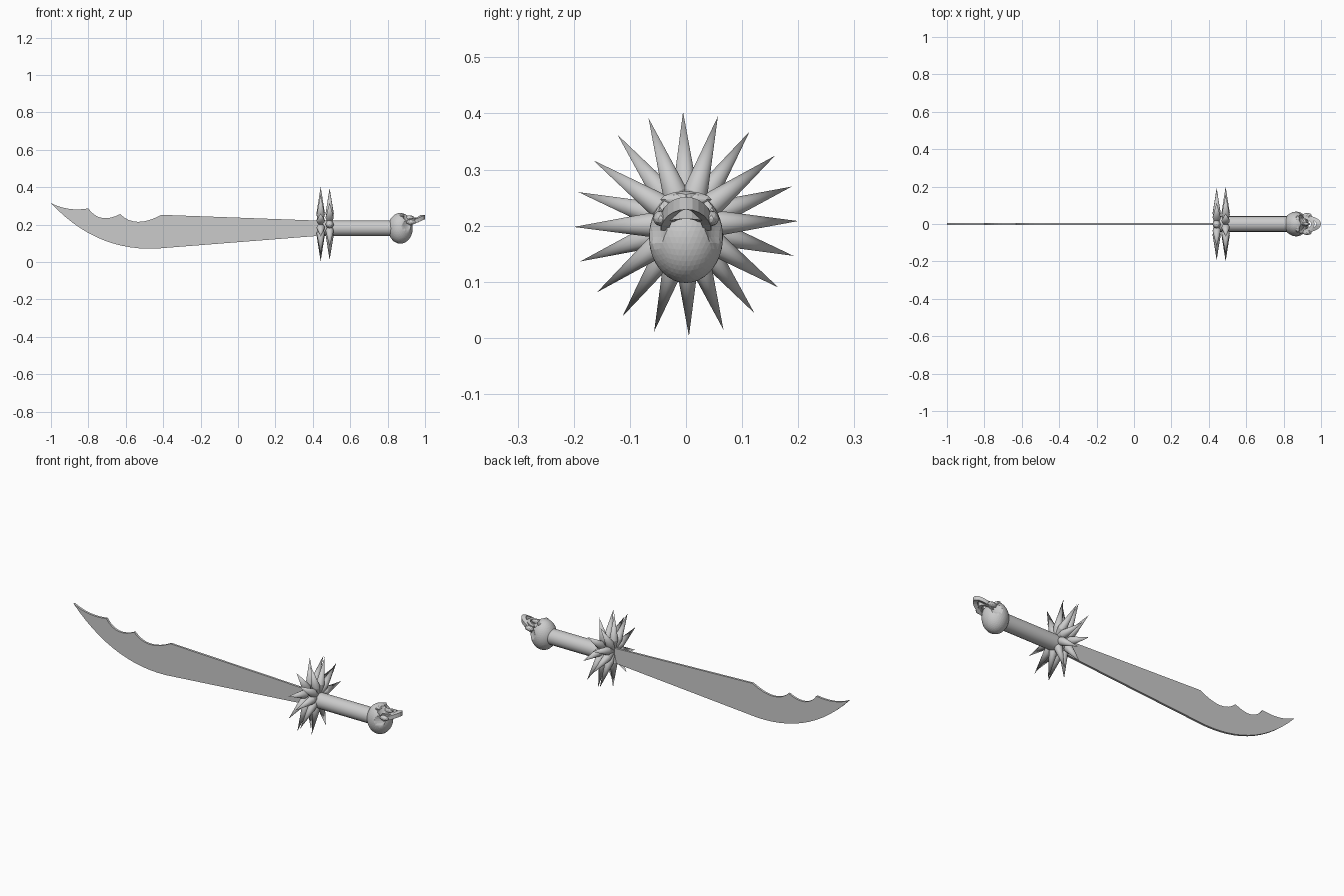
import bpy, bmesh, math
from mathutils import Vector, Matrix

cube = bpy.data.objects.get("Cube")
if cube:
    bpy.data.objects.remove(cube)

steel = bpy.data.materials.new("grey_steel")
steel.use_nodes = True
GREY = (0.6, 0.6, 0.6, 1)
steel.diffuse_color = GREY
steel.node_tree.nodes["Principled BSDF"].inputs["Base Color"].default_value = GREY


def finish(bm, name, angle=None):
    """Turn a bmesh into a named object with consistent normals."""
    bmesh.ops.recalc_face_normals(bm, faces=bm.faces)
    mesh = bpy.data.meshes.new(name)
    bm.to_mesh(mesh)
    bm.free()
    obj = bpy.data.objects.new(name, mesh)
    bpy.context.collection.objects.link(obj)
    mesh.materials.append(steel)
    if angle:
        bpy.ops.object.select_all(action='DESELECT')
        obj.select_set(True)
        bpy.context.view_layer.objects.active = obj
        bpy.ops.object.shade_smooth_by_angle(angle=math.radians(angle))
    return obj


def arc(a, b, c, steps=8):
    """Quadratic curve from a to c pulled towards b, without its end point."""
    a, b, c = Vector(a), Vector(b), Vector(c)
    return [a.lerp(b, t).lerp(b.lerp(c, t), t) for t in (i / steps for i in range(steps))]


# Blade: scalloped back edge, swept belly, even thickness
outline = (arc((-1, .315), (-.91, .268), (-.8, .286))
           + arc((-.8, .286), (-.74, .2), (-.63, .256))
           + arc((-.63, .256), (-.55, .175), (-.41, .252))
           + [Vector((-.41, .252)), Vector((.46, .22)), Vector((.46, .142))]
           + arc((-.38, .076), (-.74, .035), (-1, .315), 14))
bm = bmesh.new()
face = bm.faces.new([bm.verts.new((p.x, -.006, p.y)) for p in outline])
out = bmesh.ops.extrude_face_region(bm, geom=[face])["geom"]
bmesh.ops.translate(bm, vec=(0, .012, 0),
                    verts=[v for v in out if isinstance(v, bmesh.types.BMVert)])
finish(bm, "blade")

# Guard: two rings of ten spikes, the second turned half a step
for ring, x in enumerate((.442, .49)):
    bm = bmesh.new()
    for k in range(10):
        turn = Matrix.Rotation(math.radians(1.5 + 36 * k + 18 * ring), 4, 'X')
        place = Matrix.Translation((x, 0, .203)) @ turn
        bmesh.ops.create_cone(bm, segments=12, radius1=.022, radius2=0, depth=.14, cap_ends=False,
                              matrix=place @ Matrix.Translation((0, 0, .13)))
        bmesh.ops.create_cone(bm, segments=12, radius1=.008, radius2=.022, depth=.06, cap_ends=True,
                              matrix=place @ Matrix.Translation((0, 0, .03)))
    finish(bm, "guard_spikes_" + ("front", "rear")[ring], 40)

# Grip
bm = bmesh.new()
bmesh.ops.create_cone(bm, segments=16, radius1=.042, radius2=.042, depth=.4, cap_ends=True,
                      matrix=Matrix.Translation((.64, 0, .18)) @ Matrix.Rotation(math.pi / 2, 4, 'Y'))
finish(bm, "grip", 40)


def ball(name, centre, size, dents=(), level=3):
    """Faceted ellipsoid, with dents given as (position, radius, depth vector)."""
    bm = bmesh.new()
    bmesh.ops.create_icosphere(bm, subdivisions=level, radius=1)
    for v in bm.verts:
        v.co = Vector(centre) + Vector(s * c for s, c in zip(size, v.co))
    for pos, radius, push in dents:
        for v in bm.verts:
            d = (v.co - Vector(pos)).length / radius
            if d < 1:
                v.co += Vector(push) * (1 - d * d)
    return finish(bm, name)


# Skull pommel: crown against the grip, face turned up, jaw outwards
sockets = [((.905, s * .028, .245), .026, (-.004, 0, -.035)) for s in (-1, 1)]
temples = [((.91, s * .065, .195), .032, (0, -s * .014, 0)) for s in (-1, 1)]
ball("skull_cranium", (.868, 0, .18), (.066, .066, .082), sockets + temples, 4)
ball("brow_ridge", (.874, 0, .247), (.016, .046, .014), level=2)
ball("nose_bridge", (.915, 0, .236), (.028, .009, .013), level=2)
for s, side in ((1, "left"), (-1, "right")):
    ball("cheekbone_" + side, (.925, s * .045, .213), (.026, .014, .014), level=2)


def jaw(name, x_back, x_front, z_back, z_front, width, thick):
    """Horseshoe band of teeth and bone, open towards the throat."""
    bm = bmesh.new()
    steps, rings = 12, []
    for i in range(steps + 1):
        a = math.pi * (i / steps - .5)
        f = math.cos(a)
        x, z = x_back + (x_front - x_back) * f, z_back + (z_front - z_back) * f
        inner = 1 - .25 * f
        y = width * math.sin(a)
        xi = x_back + (x_front - x_back) * f * .72
        rings.append([bm.verts.new(p) for p in ((x, y, z - thick), (x, y, z + thick),
                                               (xi, y * .7 * inner, z + thick),
                                               (xi, y * .7 * inner, z - thick))])
    for r, q in zip(rings, rings[1:]):
        for j in range(4):
            bm.faces.new((r[j], r[j - 1], q[j - 1], q[j]))
    bm.faces.new(rings[0])
    bm.faces.new(rings[-1])
    finish(bm, name)


jaw("upper_jaw", .905, .965, .215, .225, .042, .013)
jaw("lower_jaw", .915, 1.0, .202, .24, .045, .011)
